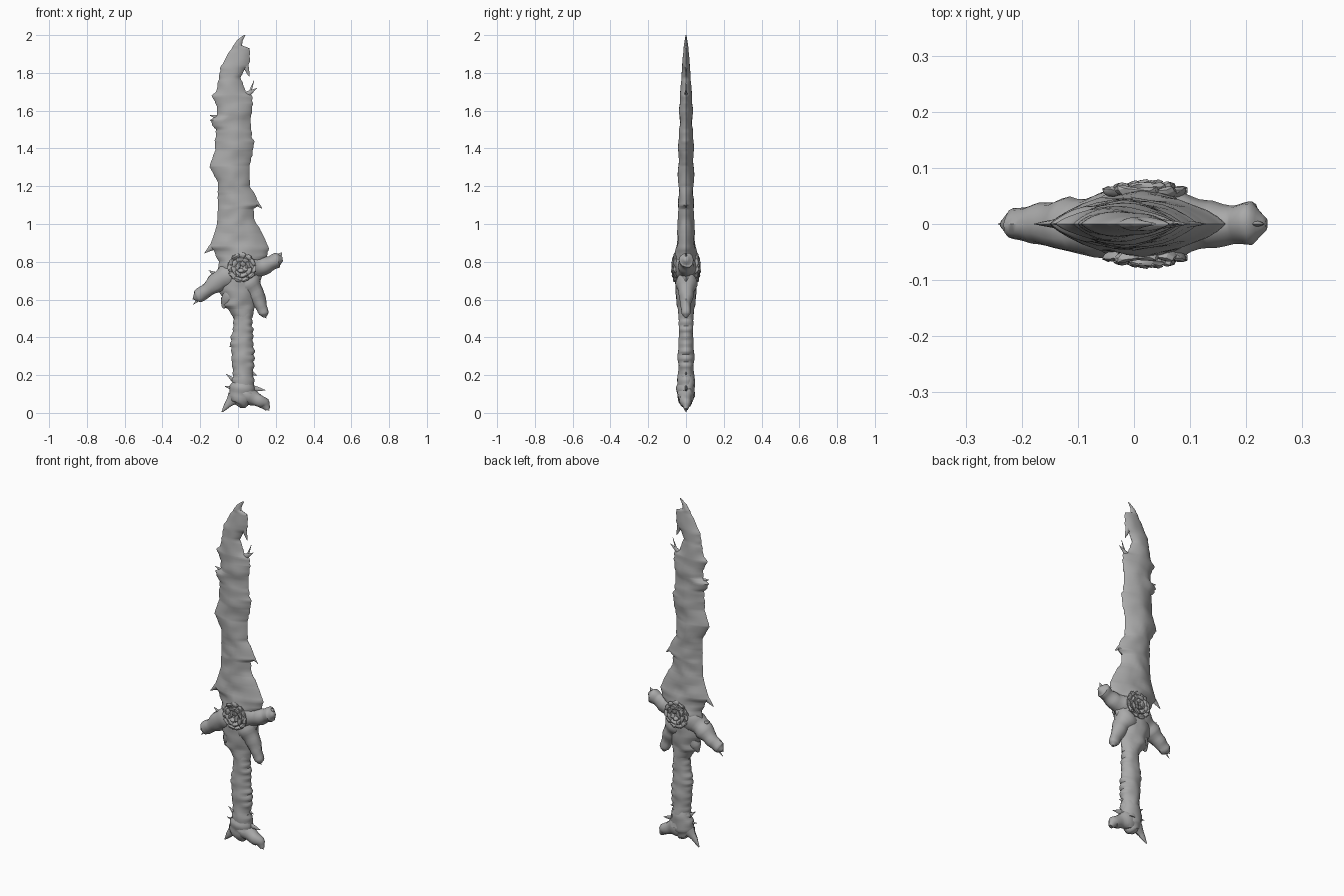
import bpy, bmesh, math, random
from mathutils import Vector, Matrix, noise

random.seed(7)
if "Cube" in bpy.data.objects:
    bpy.data.objects.remove(bpy.data.objects["Cube"])

grey = bpy.data.materials.new("weathered_grey")
grey.use_nodes = True
COLOUR = (0.4, 0.4, 0.4, 1)
grey.diffuse_color = COLOUR
grey.node_tree.nodes["Principled BSDF"].inputs["Base Color"].default_value = COLOUR


def finish(name, bm, angle=50):
    """Turn a bmesh into a shaded object."""
    bmesh.ops.recalc_face_normals(bm, faces=bm.faces)
    mesh = bpy.data.meshes.new(name)
    bm.to_mesh(mesh)
    bm.free()
    mesh.materials.append(grey)
    obj = bpy.data.objects.new(name, mesh)
    bpy.context.collection.objects.link(obj)
    bpy.ops.object.select_all(action='DESELECT')
    obj.select_set(True)
    bpy.context.view_layer.objects.active = obj
    bpy.ops.object.shade_smooth_by_angle(angle=math.radians(angle))


def skin(bm, rings):
    """Bridge closed rings of points and cap both ends."""
    rows = [[bm.verts.new(p) for p in ring] for ring in rings]
    n = len(rows[0])
    for a, b in zip(rows, rows[1:]):
        for i in range(n):
            j = (i + 1) % n
            bm.faces.new((a[i], a[j], b[j], b[i]))
    bm.faces.new(rows[0])
    bm.faces.new(rows[-1])


def lookup(points, z):
    """Linear interpolation of (z, value) pairs sorted by z."""
    for (z0, v0), (z1, v1) in zip(points, points[1:]):
        if z <= z1:
            return v0 + (v1 - v0) * max(0, z - z0) / (z1 - z0)
    return points[-1][1]


def lump(p, scale, amount):
    return 1 + amount * noise.noise(Vector(p) * scale)


def slab(name, left, right, depth, power, sides=28, step=.016, jag=.0, bumps=.22):
    """Loft between two silhouettes; power 1 gives a sharp lens, .5 an oval."""
    heights = {z for z, _ in left + right}
    low, high = min(heights), max(heights)
    heights |= {low + i * step for i in range(int((high - low) / step))}
    rings = []
    for z in sorted(heights):
        xl, xr, d = lookup(left, z), lookup(right, z), lookup(depth, z)
        xl -= jag * abs(noise.noise(Vector((3, 0, z * 26))))
        xr += jag * abs(noise.noise(Vector((9, 0, z * 26))))
        ring = []
        for i in range(sides):
            a = math.tau * i / sides
            u, s = math.cos(a), math.sin(a)
            x = (xl + xr) / 2 + u * (xr - xl) / 2
            y = d * math.copysign(max(0, 1 - u * u) ** power, s) if abs(s) > .001 else 0
            ring.append((x, y * lump((x, 0, z), 16, bumps), z))
        rings.append(ring)
    bm = bmesh.new()
    skin(bm, rings)
    finish(name, bm)


def limb(bm, path, squash=1, sides=12, detail=5):
    """Tapered tube along (x, z, radius) points in the plane of the blade."""
    rings = []
    pts = []
    for a, b in zip(path, path[1:]):
        pts += [Vector(a).lerp(Vector(b), i / detail) for i in range(detail)]
    pts.append(Vector(path[-1]))
    for k, p in enumerate(pts):
        d = pts[min(k + 1, len(pts) - 1)] - pts[max(k - 1, 0)]
        side = Vector((-d.y, 0, d.x)).normalized()
        ring = []
        for i in range(sides):
            a = math.tau * i / sides
            r = p.z * lump((p.x, math.sin(a) * .05, p.y), 22, .25)
            ring.append(Vector((p.x, 0, p.y)) + side * r * math.cos(a)
                        + Vector((0, r * squash * math.sin(a), 0)))
        rings.append(ring)
    skin(bm, rings)


# Blade flowing down into the guard body
slab("blade",
     [(.5, -.02), (.55, -.05), (.57, -.085), (.6, -.075), (.65, -.105), (.72, -.11),
      (.8, -.1), (.86, -.125), (.88, -.15), (.95, -.125), (1.0, -.11), (1.1, -.105),
      (1.22, -.105), (1.305, -.15), (1.39, -.12), (1.5, -.115), (1.55, -.145),
      (1.575, -.11), (1.62, -.11), (1.68, -.135), (1.7, -.115), (1.76, -.1),
      (1.84, -.085), (1.91, -.045), (1.97, -.005), (2.0, .03)],
     [(.5, .075), (.6, .095), (.65, .105), (.72, .125), (.78, .12), (.83, .15),
      (.88, .16), (.955, .125), (1.02, .085), (1.08, .08), (1.1, .11), (1.155, .09),
      (1.2, .06), (1.31, .06), (1.435, .085), (1.46, .07), (1.55, .065), (1.64, .075),
      (1.68, .07), (1.7, .04), (1.775, .012), (1.82, .035), (1.84, .055),
      (1.93, .062), (1.945, .02), (1.975, .025), (2.0, .04)],
     [(.5, .04), (.6, .05), (.72, .062), (.82, .06), (.95, .045), (1.1, .04),
      (1.6, .036), (1.8, .024), (1.94, .012), (2.0, .002)],
     .85, jag=.012)

# Grip with ragged edges
slab("grip",
     [(.1, -.03), (.2, -.022), (.28, -.032), (.4, -.032), (.47, -.02), (.58, -.02)],
     [(.1, .09), (.2, .078), (.28, .08), (.4, .075), (.47, .07), (.58, .075)],
     [(.1, .045), (.2, .042), (.58, .04)],
     .55, jag=.022, step=.01)

# Pommel with a drooping hooked foot
bm = bmesh.new()
limb(bm, [(.03, .2, .05), (.025, .14, .062), (.015, .085, .065), (.01, .05, .045),
          (.0, .035, .015)], .75)
limb(bm, [(.03, .1, .055), (.09, .075, .042), (.14, .05, .03), (.158, .018, .012)], .85)
limb(bm, [(-.02, .08, .04), (-.05, .05, .02), (-.085, .005, .003)], .7)
finish("pommel", bm)

# Guard branches
bm = bmesh.new()
limb(bm, [(-.03, .74, .07), (-.1, .7, .055), (-.17, .645, .04), (-.215, .615, .03),
          (-.235, .605, .008)], .9)
limb(bm, [(.06, .77, .07), (.13, .775, .048), (.18, .795, .038), (.21, .81, .04),
          (.236, .815, .012)], .9)
limb(bm, [(.05, .7, .07), (.09, .64, .045), (.12, .57, .034), (.138, .525, .024),
          (.142, .505, .008)], .9)
limb(bm, [(-.02, .65, .06), (-.06, .59, .035), (-.08, .555, .006)], .8)
finish("guard_branches", bm)

# Thorns: base x, base z, tip x, tip z, base radius
thorns = [
    (-.11, .9, -.178, .845, .025), (.075, 1.13, .128, 1.082, .02),
    (.04, 1.68, .1, 1.72, .018), (.05, 1.66, .085, 1.76, .01),
    (.04, 1.84, .06, 1.78, .016), (-.09, 1.56, -.148, 1.575, .016),
    (-.1, 1.31, -.152, 1.3, .03), (.21, .82, .232, .85, .018),
    (-.21, .62, -.242, .6, .02), (-.2, .61, -.238, .572, .01),
    (.12, .54, .15, .5, .016), (-.1, .72, -.155, .755, .02),
    (.1, .6, .15, .57, .02), (-.02, .17, -.062, .205, .013),
    (-.02, .13, -.07, .14, .014), (.08, .13, .145, .12, .016),
    (-.01, .5, -.035, .54, .014), (.13, .04, .168, .012, .018),
    (.07, .21, .1, .2, .012), (-.01, .37, -.045, .35, .016)]
bm = bmesh.new()
for x, z, tx, tz, r in thorns:
    limb(bm, [(x, z, r), ((x + tx) / 2, (z + tz) / 2, r * .6), (tx, tz, .001)], .5, 8, 2)
finish("thorns", bm)

# Crumpled rosette on both faces: a core with rings of folded petals
ball = bmesh.new()
bmesh.ops.create_icosphere(ball, subdivisions=2, radius=1)
ball.verts.index_update()
bm = bmesh.new()


def add_ball(place):
    """Copy the ball into the rosette, moving each point with place."""
    verts = [bm.verts.new(place(v.co)) for v in ball.verts]
    for face in ball.faces:
        bm.faces.new([verts[v.index] for v in face.verts])


add_ball(lambda co: Vector((co.x * .075, co.y * .07, co.z * .075)))
for ring, (count, radius, lift) in enumerate([(11, .062, .056), (8, .04, .063), (4, .016, .066)]):
    for i in range(count):
        a = math.tau * (i + ring * .4) / count + random.uniform(-.1, .1)
        for face_side in (1, -1):
            def petal(co):
                p = Vector((co.x * .024, co.y * .009, co.z * .016))
                p *= lump(p + Vector((a, ring, 0)), 60, .5)
                p = Matrix.Rotation(.5, 3, 'X') @ p + Vector((0, -lift, radius))
                p = Matrix.Rotation(-a, 3, 'Y') @ p
                return Vector((p.x, p.y * face_side, p.z))
            add_ball(petal)
ball.free()
bmesh.ops.translate(bm, vec=(.02, 0, .77), verts=bm.verts)
finish("rosette", bm, 25)
